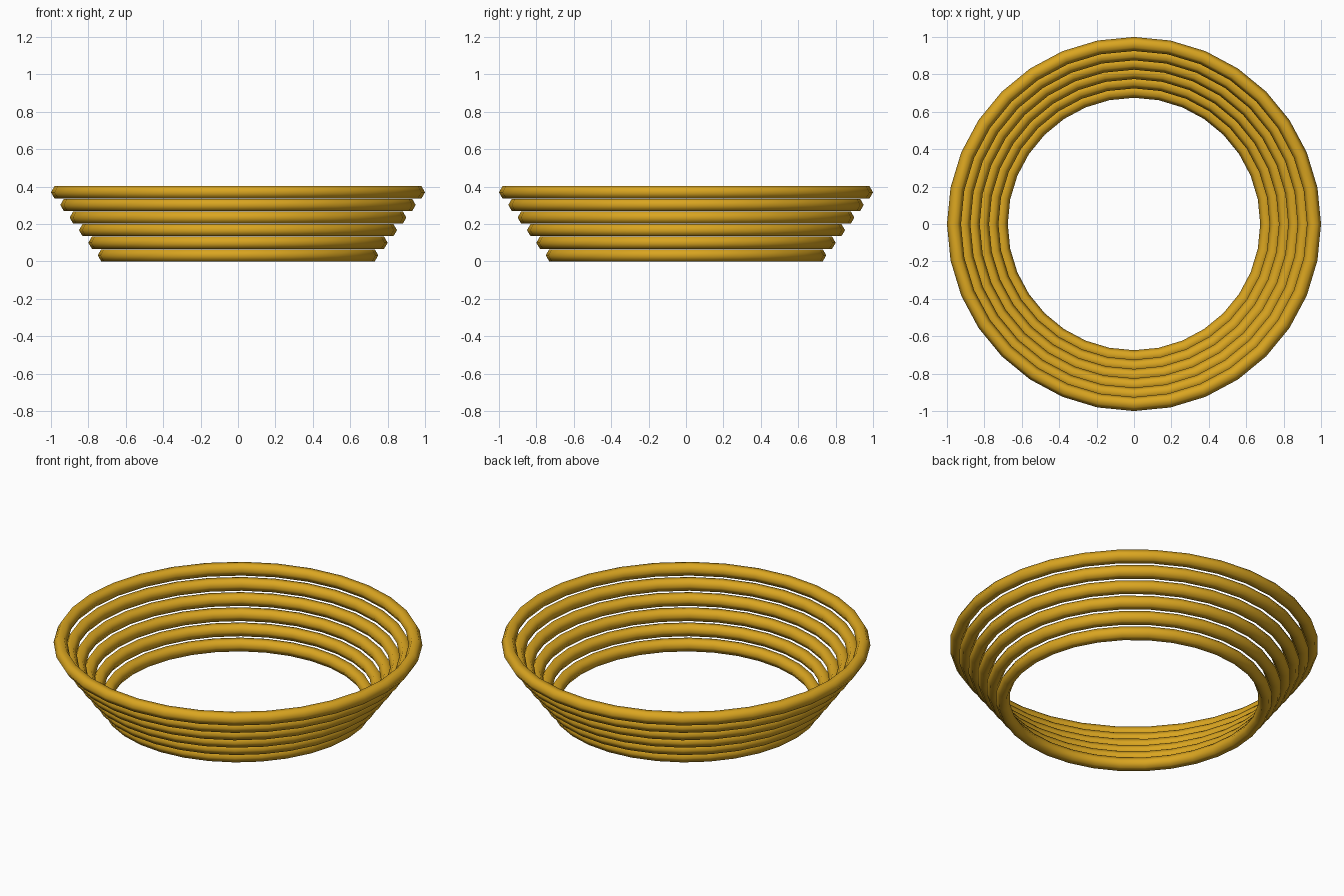
import bpy

cube = bpy.data.objects.get("Cube")
if cube:
    bpy.data.objects.remove(cube, do_unlink=True)

# Golden material
gold = bpy.data.materials.new("golden_yellow")
gold.use_nodes = True
color = (0.70, 0.376, 0.0144, 1.0)
gold.diffuse_color = color
gold.node_tree.nodes["Principled BSDF"].inputs["Base Color"].default_value = color

TUBE = 0.0375          # radius of the six-sided tube
HALF_HEIGHT = TUBE * 0.866
RINGS = 6

# Stack of rings, each wider than the one below
for i in range(RINGS):
    bpy.ops.mesh.primitive_torus_add(
        major_segments=32, minor_segments=6,
        major_radius=0.75 + 0.05 * i - TUBE, minor_radius=TUBE,
        location=(0, 0, HALF_HEIGHT + 0.0674 * i))
    ring = bpy.context.object
    ring.name = f"basket_ring_{i + 1}"
    ring.data.materials.append(gold)
    bpy.ops.object.shade_smooth()
